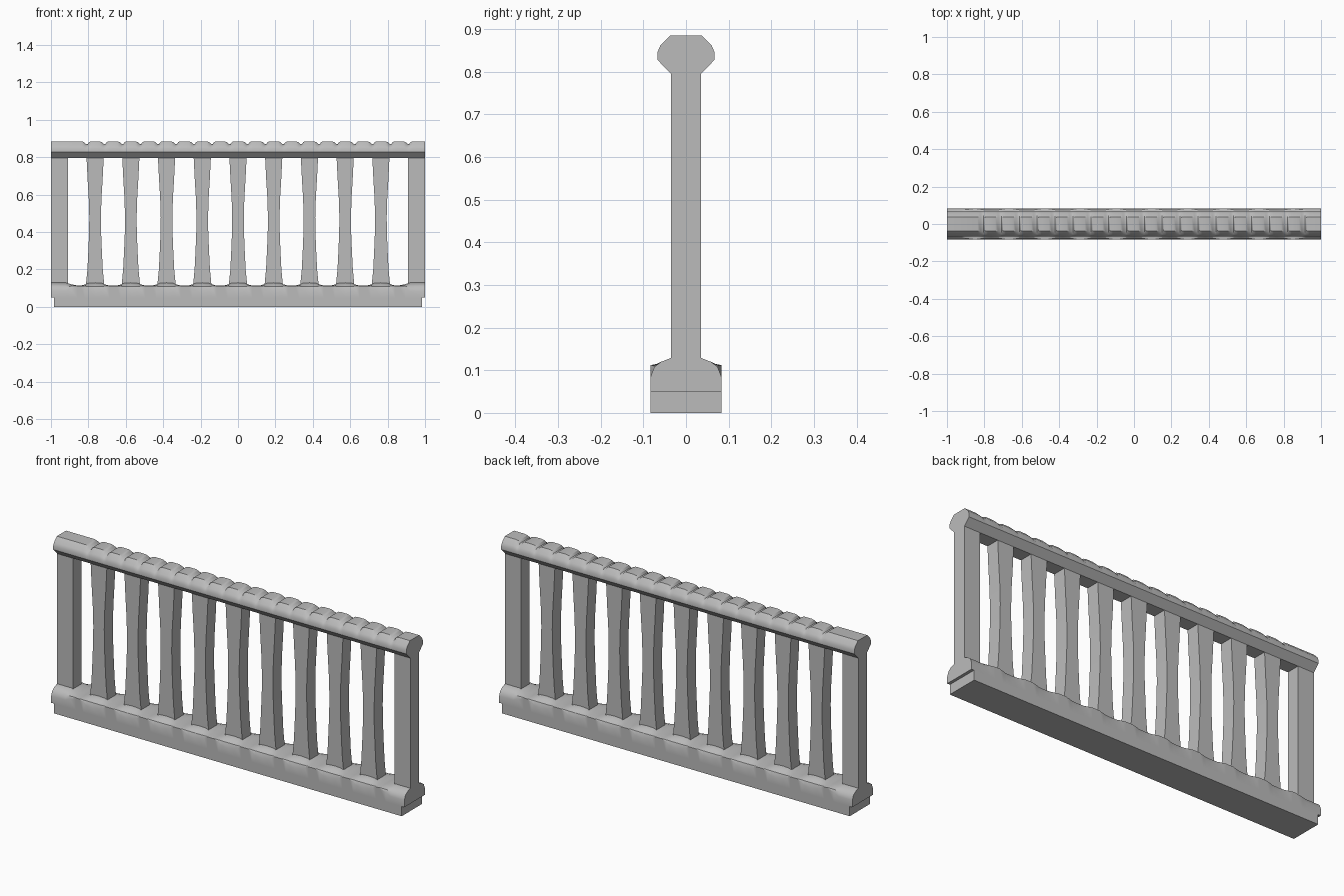
import bpy, bmesh, math

if "Cube" in bpy.data.objects:
    bpy.data.objects.remove(bpy.data.objects["Cube"], do_unlink=True)

stone = bpy.data.materials.new("grey stone")
stone.use_nodes = True
GREY = (0.5, 0.5, 0.5, 1)
stone.diffuse_color = GREY
stone.node_tree.nodes["Principled BSDF"].inputs["Base Color"].default_value = GREY

PITCH = 0.191
CENTRES = [PITCH * i for i in range(-4, 5)]


def loft(name, rings, angle=32):
    """Skin a closed solid through rings with equal point counts."""
    bm = bmesh.new()
    loops = [[bm.verts.new(p) for p in ring] for ring in rings]
    n = len(loops[0])
    for a, b in zip(loops, loops[1:]):
        for i in range(n):
            j = (i + 1) % n
            bm.faces.new((a[i], a[j], b[j], b[i]))
    bm.faces.new(loops[0])
    bm.faces.new(loops[-1])
    bmesh.ops.recalc_face_normals(bm, faces=bm.faces)
    mesh = bpy.data.meshes.new(name)
    bm.to_mesh(mesh)
    bm.free()
    obj = bpy.data.objects.new(name, mesh)
    bpy.context.collection.objects.link(obj)
    mesh.materials.append(stone)
    bpy.ops.object.select_all(action='DESELECT')
    obj.select_set(True)
    bpy.context.view_layer.objects.active = obj
    bpy.ops.object.shade_smooth_by_angle(angle=math.radians(angle))
    return obj


def section(x, half):
    """Mirror a half profile of (y, z) points into a ring at x."""
    return [(x, y, z) for y, z in half] + [(x, -y, z) for y, z in reversed(half)]


def slab(x, hw, z, hd=0.035):
    return [(x - hw, -hd, z), (x + hw, -hd, z), (x + hw, hd, z), (x - hw, hd, z)]


# Plinth: plain foot with a slightly longer upper course
loft("plinth_foot", [section(x, [(0.083, 0), (0.083, 0.05)]) for x in (-0.985, 0.985)])


def plinth_half(t):
    """t = 0 between balusters, 1 at the worn shoulder beside a baluster."""
    low = [(0.083, 0.05), (0.083, 0.112), (0.081, 0.1125), (0.062, 0.113), (0.035, 0.114)]
    worn = [(0.083, 0.05), (0.083, 0.085), (0.074, 0.108), (0.058, 0.12), (0.035, 0.129)]
    return [(a + (c - a) * t, b + (d - b) * t) for (a, b), (c, d) in zip(low, worn)]


stations = [(-1, 1), (-0.92, 1), (-0.895, 0.5), (-0.86, 0)]
for c in CENTRES:
    stations += [(c + d, t) for d, t in
                 ((-0.075, 0), (-0.055, 0.35), (-0.035, 0.85), (0, 1),
                  (0.035, 0.85), (0.055, 0.35), (0.075, 0))]
stations += [(0.86, 0), (0.895, 0.5), (0.92, 1), (1, 1)]
loft("plinth_top", [section(x, plinth_half(t)) for x, t in stations])

# Square end posts
for side, x in (("right", -0.955), ("left", 0.955)):
    loft(side + "_end_post", [slab(x, 0.045, 0.1), slab(x, 0.045, 0.82)])

# Waisted balusters
WAIST = [(0.1, 0.05), (0.128, 0.048), (0.2, 0.041), (0.3, 0.036), (0.4, 0.032),
         (0.48, 0.031), (0.58, 0.034), (0.68, 0.04), (0.82, 0.047)]
for i, c in enumerate(CENTRES):
    loft(f"baluster_{i + 1}", [slab(c, hw, z) for z, hw in WAIST])


# Handrail with worn notches along the crown
def rail_half(dip):
    return [(0.035, 0.795), (0.067, 0.828), (0.067, 0.846),
            (0.06 - dip * 0.2, 0.862 - dip * 0.3), (0.037, 0.885 - dip)]


cuts = [(-1, 0)]
for i in range(19):
    x = -0.81 + i * 0.0955
    cuts += [(x + d, dip) for d, dip in
             ((-0.026, 0), (-0.012, 0.005), (-0.003, 0.014), (0.006, 0.014), (0.014, 0.003), (0.028, 0))]
cuts.append((1, 0))
loft("handrail", [section(x, rail_half(d)) for x, d in cuts], 38)
